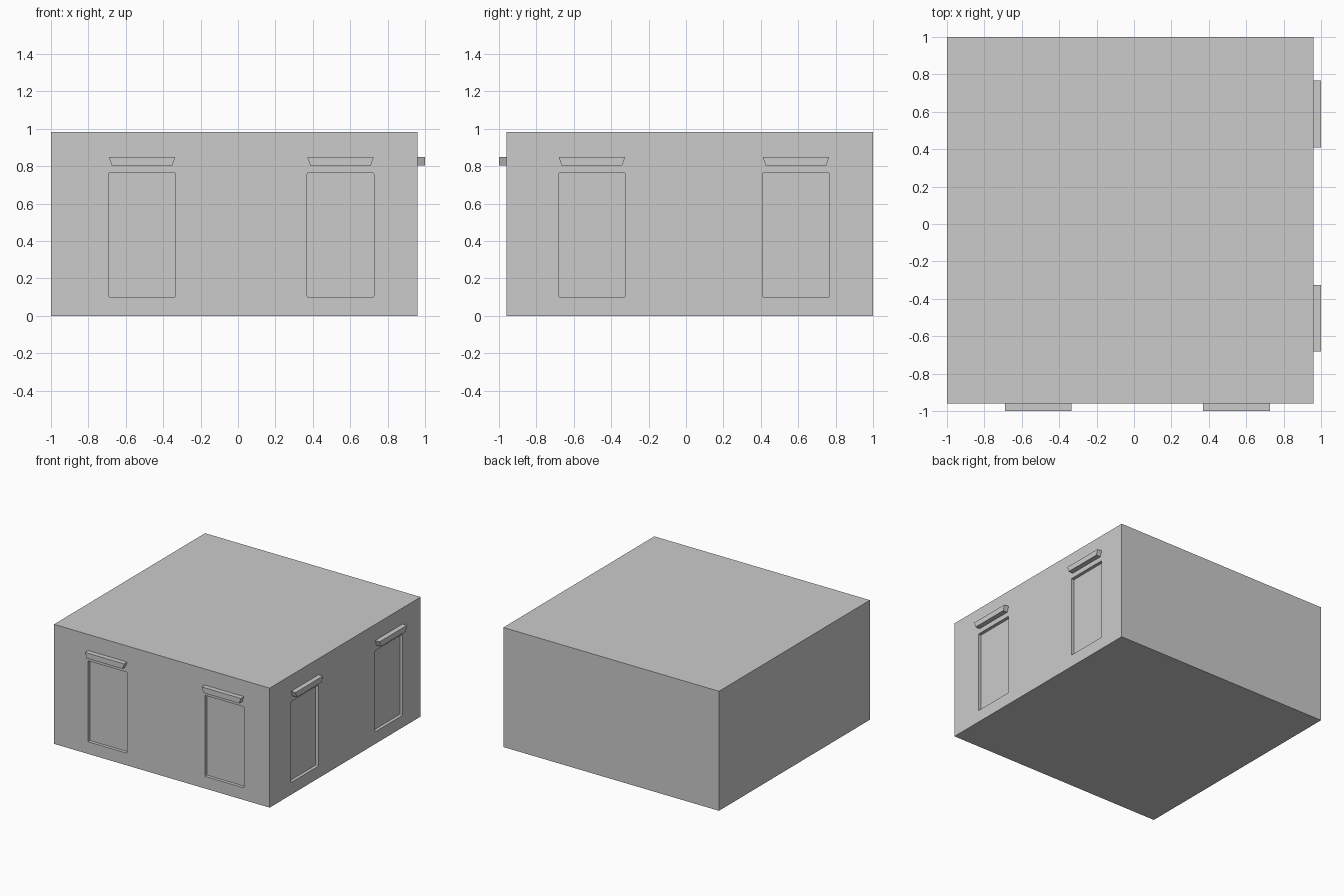
import bpy, bmesh
from math import pi, cos, sin
from mathutils import Matrix

if "Cube" in bpy.data.objects:
    bpy.data.objects.remove(bpy.data.objects["Cube"])


def make_object(name, bm):
    bmesh.ops.recalc_face_normals(bm, faces=bm.faces[:])
    mesh = bpy.data.meshes.new(name)
    bm.to_mesh(mesh)
    bm.free()
    obj = bpy.data.objects.new(name, mesh)
    bpy.context.collection.objects.link(obj)
    return obj


def prism(name, profile, y0, y1, place):
    """Extrude an (x, z) profile from y0 to y1, then move it to its wall."""
    bm = bmesh.new()
    face = bm.faces.new([bm.verts.new((x, y0, z)) for x, z in profile])
    ext = bmesh.ops.extrude_face_region(bm, geom=[face])
    for v in ext["geom"]:
        if isinstance(v, bmesh.types.BMVert):
            v.co.y = y1
    bm.transform(place)
    return make_object(name, bm)


def rounded_rect(hw, z0, z1, r, steps=2):
    corners = [(hw - r, z1 - r), (-hw + r, z1 - r), (-hw + r, z0 + r), (hw - r, z0 + r)]
    return [(cx + r * cos(a), cz + r * sin(a))
            for i, (cx, cz) in enumerate(corners)
            for a in [(i + k / steps) * pi / 2 for k in range(steps + 1)]]


# Main block of the building
bm = bmesh.new()
bmesh.ops.create_cube(bm, size=1, matrix=Matrix.Translation((-0.02, 0.02, 0.491))
                      @ Matrix.Diagonal((1.96, 1.96, 0.982, 1)))
body = make_object("building_block", bm)

# Window positions: local x along the wall, wall plane at local y = 0
front = Matrix.Translation((0, -0.96, 0))
right = Matrix.Translation((0.96, 0, 0)) @ Matrix.Rotation(pi / 2, 4, "Z")
windows = [("front", front, -0.513), ("front", front, 0.548),
           ("right", right, -0.503), ("right", right, 0.588)]

opening = rounded_rect(0.178, 0.10, 0.765, 0.006)
lintel = [(-0.178, 0.85), (0.178, 0.85), (0.162, 0.805), (-0.162, 0.805)]

for i, (side, wall, offset) in enumerate(windows):
    place = wall @ Matrix.Translation((offset, 0, 0))
    # Lintel above the window
    prism(f"{side}_lintel_{i}", lintel, -0.04, 0.004, place)
    # Shallow recess cut into the wall
    cutter = prism(f"window_cutter_{i}", opening, -0.05, 0.026, place)
    cutter.hide_render = True
    cutter.hide_set(True)
    mod = body.modifiers.new(f"window_{i}", "BOOLEAN")
    mod.object = cutter
    mod.operation = "DIFFERENCE"
    mod.solver = "EXACT"

# Bake the recesses and remove the cutters
bpy.context.view_layer.objects.active = body
for mod in list(body.modifiers):
    cutter = mod.object
    bpy.ops.object.modifier_apply(modifier=mod.name)
    bpy.data.objects.remove(cutter)
